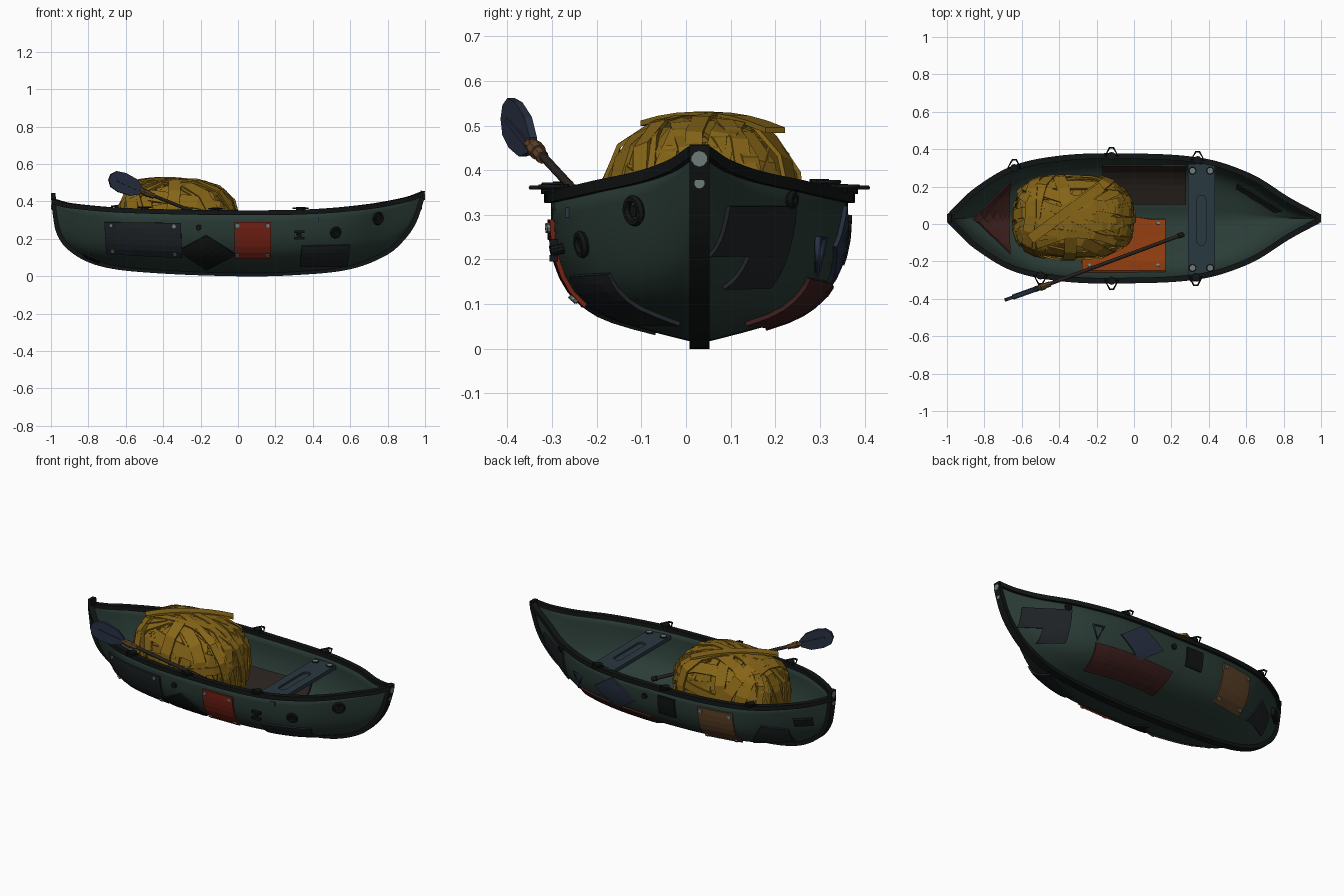
import bpy, bmesh, math, random
from mathutils import Vector as V
from mathutils.bvhtree import BVHTree

if "Cube" in bpy.data.objects:
    bpy.data.objects.remove(bpy.data.objects["Cube"])
random.seed(4)
CY = 0.03  # hull centre line

def mat(name, *c):
    m = bpy.data.materials.new(name)
    m.diffuse_color = (*[a*.72 for a in c], 1)
    m.use_nodes = True
    m.node_tree.nodes["Principled BSDF"].inputs["Base Color"].default_value = m.diffuse_color
    return m
GREEN = mat("green", .032, .062, .05); BLACK = mat("black", .008, .01, .01)
YELLOW = mat("straw", .33, .18, .012); ORANGE = mat("orange", .36, .06, .006)
RED = mat("red", .24, .022, .010); WINE = mat("wine", .06, .018, .016)
BROWN = mat("brown", .03, .022, .018); SLATE = mat("slate", .018, .023, .027)
BLUE = mat("blue", .028, .04, .075); TEAL = mat("teal", .03, .055, .07)
TAN = mat("tan", .15, .075, .03); STEEL = mat("steel", .22, .28, .27)

def mesh(name, verts, faces, m, smooth=False):
    me = bpy.data.meshes.new(name)
    me.from_pydata([tuple(v) for v in verts], [], faces)
    ob = bpy.data.objects.new(name, me)
    bpy.context.collection.objects.link(ob)
    me.materials.append(m)
    for p in me.polygons: p.use_smooth = smooth
    return ob

def interp(tab, x):
    k = [p[0] for p in tab]; y = [p[1] for p in tab]
    x = min(max(x, k[0]), k[-1])
    i = max(j for j in range(len(k) - 1) if k[j] <= x)
    sl = lambda j: (y[min(j+1, len(k)-1)] - y[max(j-1, 0)]) / (k[min(j+1, len(k)-1)] - k[max(j-1, 0)])
    h = k[i+1] - k[i]; t = (x - k[i]) / h
    return ((2*t**3-3*t*t+1)*y[i] + (t**3-2*t*t+t)*h*sl(i) + (3*t*t-2*t**3)*y[i+1] + (t**3-t*t)*h*sl(i+1))

def sweep(name, pts, sides, norms, w, t, m, closed=False):
    """box section swept along a path"""
    vs, fs, n = [], [], len(pts)
    for p, s, u in zip(pts, sides, norms):
        vs += [p + s*(w/2*a) + u*(t/2*b) for a, b in ((-1, -1), (1, -1), (1, 1), (-1, 1))]
    for i in range(n if closed else n - 1):
        for k in range(4):
            a, b, j = k, (k+1) % 4, (i+1) % n
            fs.append((i*4+a, j*4+a, j*4+b, i*4+b))
    if not closed: fs += [(0, 1, 2, 3), (n*4-1, n*4-2, n*4-3, n*4-4)]
    return mesh(name, vs, fs, m)

def tube(name, pts, r, m, cyclic=False):
    cu = bpy.data.curves.new(name, 'CURVE'); cu.dimensions = '3D'
    cu.bevel_depth = r; cu.bevel_resolution = 1; cu.use_fill_caps = True
    sp = cu.splines.new('POLY'); sp.points.add(len(pts) - 1); sp.use_cyclic_u = cyclic
    for q, p in zip(sp.points, pts): q.co = (*p, 1)
    ob = bpy.data.objects.new(name, cu); bpy.context.collection.objects.link(ob)
    cu.materials.append(m)

def prism(name, outline, o, u, v, depth, m):
    n, k = u.cross(v).normalized(), len(outline)
    vs = [o + u*a + v*b + n*(depth*s) for s in (-.5, .5) for a, b in outline]
    fs = [tuple(reversed(range(k))), tuple(range(k, 2*k))] + [(i, (i+1) % k, (i+1) % k+k, i+k) for i in range(k)]
    return mesh(name, vs, fs, m)

def disc(name, p, n, r, d, m, sides=10):
    bpy.ops.mesh.primitive_cylinder_add(vertices=sides, radius=r, depth=d, location=p, rotation=n.to_track_quat('Z', 'Y').to_euler())
    ob = bpy.context.object; ob.name = name; ob.data.materials.append(m); return ob

def ring(name, p, n, r, t, m):
    bpy.ops.mesh.primitive_torus_add(major_radius=r, minor_radius=t, major_segments=16, minor_segments=6, location=p, rotation=n.to_track_quat('Z', 'Y').to_euler())
    ob = bpy.context.object; ob.name = name; ob.data.materials.append(m)

# hull lines
WIDTH = [(-.985, .014), (-.95, .05), (-.85, .145), (-.65, .265), (-.4, .32), (-.1, .333), (.35, .31), (.62, .225), (.83, .095), (.985, .012)]
SHEER = [(-.985, .40), (-.9, .378), (-.6, .352), (0, .34), (.4, .346), (.7, .373), (.9, .41), (.985, .44)]
KEEL = [(-.985, .38), (-.965, .25), (-.9, .15), (-.75, .07), (-.5, .033), (0, .012), (.3, .018), (.6, .05), (.8, .13), (.9, .225), (.95, .31), (.985, .42)]
SECT = [(0, 0, 0), (.2, .33, .085), (.4, .65, .19), (.6, .87, .37), (.8, .98, .66), (1, 1, 1)]
FY = [(a, b) for a, b, c in SECT]; FZ = [(a, c) for a, b, c in SECT]
def hull_pt(x, t):
    s, a = (1 if t >= 0 else -1), abs(t)
    e = max(0, (abs(x) - .55) / .45) * .5
    fy = interp(FY, a)*(1-e) + interp(FZ, a)*e
    kz = interp(KEEL, x)
    return V((x, CY + s*interp(WIDTH, x)*fy, kz + (interp(SHEER, x) - kz)*interp(FZ, a)))

NX, NT = 64, 24
XS = [-.985*math.cos(math.pi*i/NX) for i in range(NX+1)]
hv = [hull_pt(x, -1 + 2*j/NT) for x in XS for j in range(NT+1)]
hf = [(i*(NT+1)+j, i*(NT+1)+j+1, (i+1)*(NT+1)+j+1, (i+1)*(NT+1)+j) for i in range(NX) for j in range(NT)]
hull = mesh("hull", hv, hf, GREEN, True)
so = hull.modifiers.new("thick", 'SOLIDIFY'); so.thickness = .012; so.offset = -1
bvh = BVHTree.FromPolygons(hv, hf)

# gunwales, keel and stems
for s in (-1, 1):
    p = [hull_pt(x, s) for x in XS]
    tan = [(p[min(i+1, NX)] - p[max(i-1, 0)]).normalized() for i in range(NX+1)]
    sweep("gunwale", p, [V((-t.y, t.x, 0)).normalized() for t in tan], [V((0, 0, 1))]*(NX+1), .03, .026, BLACK)
kp = [V((-.987, CY, .445))] + [V((x, CY, interp(KEEL, x))) for x in XS] + [V((.987, CY, .457))]
kt = [(kp[min(i+1, NX+2)] - kp[max(i-1, 0)]).normalized() for i in range(NX+3)]
sweep("keel_and_stems", kp, [V((0, 1, 0))]*(NX+3), [V((t.z, 0, -t.x)) for t in kt], .045, .024, BLACK)
for z, r in ((.425, .018), (.37, .012)):
    for s in (-1, 1):
        x = s*.99 if z > .4 or s < 0 else .975
        disc("stem_bolt", V((x, CY, z)), V((s, 0, 0)), r, .02, STEEL)

# hull patches, laid on the surface by ray casting
def cast(axis, a, b):
    o, d = {'-y': (V((a, -2, b)), V((0, 1, 0))), '+y': (V((a, 2, b)), V((0, -1, 0))), 'in': (V((a, b, 2)), V((0, 0, -1)))}[axis]
    p, n, _, _ = bvh.ray_cast(o, d)
    if p is None:
        p, n, _, _ = bvh.find_nearest(o + d*(1.7 if axis != 'in' else 1.8))
    return (p - n*.014, -n) if axis == 'in' else (p, n)

def patch(name, q, axis, m, rivets=False, N=6, thick=.010):
    bil = lambda u, v: [(q[0][k]*(1-u) + q[1][k]*u)*(1-v) + (q[3][k]*(1-u) + q[2][k]*u)*v for k in (0, 1)]
    bot, top = [], []
    for i in range(N+1):
        for j in range(N+1):
            p, n = cast(axis, *bil(i/N, j/N)); bot.append(p); top.append(p + n*thick)
    k = (N+1)**2
    cells = [(i*(N+1)+j, (i+1)*(N+1)+j, (i+1)*(N+1)+j+1, i*(N+1)+j+1) for i in range(N) for j in range(N)]
    ed = [i*(N+1) for i in range(N)] + [N*(N+1)+j for j in range(N)] + [i*(N+1)+N for i in range(N, 0, -1)] + list(range(N, 0, -1))
    fs = [tuple(c+k for c in f) for f in cells] + [f[::-1] for f in cells]
    fs += [(a, b, b+k, a+k) for a, b in zip(ed, ed[1:] + ed[:1])]
    ob = mesh(name, bot + top, fs, m)
    bm = bmesh.new(); bm.from_mesh(ob.data); bmesh.ops.recalc_face_normals(bm, faces=bm.faces); bm.to_mesh(ob.data); bm.free()
    if rivets:
        for u in (.09, .91):
            for v in (.1, .9):
                p, n = cast(axis, *bil(u, v)); disc("rivet", p + n*.011, n, .011, .01, STEEL, 8)

def rect(x0, x1, z0, z1): return [(x0, z0), (x1, z0), (x1, z1), (x0, z1)]
patch("slate_patch", [(-.70, .125), (-.30, .105), (-.305, .285), (-.71, .29)], '-y', SLATE, True)
patch("diamond_patch", [(-.17, .04), (-.01, .12), (-.17, .22), (-.32, .14)], '-y', BLACK)
patch("red_patch", rect(-.02, .175, .10, .29), '-y', RED, True)
patch("grey_patch", [(.33, .06), (.58, .06), (.6, .17), (.34, .165)], '-y', SLATE)
patch("stern_patch", [(-.82, .11), (-.74, .075), (-.74, .09), (-.82, .125)], '-y', BLACK)
patch("bow_patch", rect(.64, .87, .21, .32), '+y', SLATE)
patch("bow_patch_leg", rect(.64, .76, .14, .21), '+y', SLATE)
patch("blue_diamond_patch", [(.23, .13), (.37, .23), (.24, .32), (.09, .22)], '+y', BLUE)
patch("wine_patch", [(.02, .05), (.47, .06), (.5, .16), (0, .14)], '+y', WINE)
patch("black_patch", rect(-.18, -.07, .19, .30), '+y', BLACK)
patch("tan_patch", rect(-.54, -.33, .10, .30), '+y', TAN, True)
patch("back_grey_patch", [(-.8, .13), (-.6, .11), (-.68, .24), (-.8, .22)], '+y', SLATE)
patch("stern_block", rect(-.91, -.83, .25, .29), '+y', BLACK, thick=.02)
patch("orange_floor", rect(-.28, .17, -.27, .03), 'in', ORANGE, True)
patch("brown_side", rect(-.17, .28, .11, .33), 'in', BROWN)
patch("stern_lining", [(-.87, CY), (-.67, -.17), (-.67, CY), (-.67, .24)], 'in', WINE)
patch("bow_lining", [(.55, .20), (.76, .07), (.8, .08), (.56, .225)], 'in', BLACK)

# ports, valves, cleats and buttons
for ax, x, z, r in (('-y', .745, .31, .027), ('-y', .52, .235, .023), ('+y', .66, .335, .012)):
    p, n = cast(ax, x, z)
    ring("port_ring", p + n*.008, n, r, .009, BLACK); disc("port_hub", p, n, r*.5, .02, BLACK)
for ax, x, z in (('-y', -.21, .26), ('+y', .02, .27)):
    p, n = cast(ax, x, z); disc("button", p, n, .016, .022, BLACK)
p, n = cast('-y', .325, .225)
disc("cleat_post", p + n*.015, n, .012, .03, BLACK)
for d in (-.018, .018):
    prism("cleat_bar", rect(-.028, .028, -.007, .007), p + n*.022 + V((0, 0, d)), V((1, 0, 0)), V((0, 0, 1)), .02, BLACK)
p, n = cast('+y', .5, .22)
tube("side_loop", [p + n*.012 + V(d) for d in ((-.03, .008, .03), (.03, -.008, .03), (0, -.01, -.05))], .007, BLUE, True)

# wire loops on the gunwales
for s, x in ((1, -.12), (1, .34), (1, -.64), (-1, -.12), (-1, .33), (-1, -.5)):
    g = hull_pt(x, s) + V((0, 0, .02))
    tube("wire_loop", [g + V((-.035, 0, 0)), g + V((-.01, s*.045, 0)), g + V((.01, s*.045, 0)), g + V((.035, 0, 0))], .005, BLACK, True)
    disc("loop_mount", g - V((0, 0, .004)), V((0, 0, 1)), .022, .02, BLACK)

# seat plank with a hand slot
X, Y, Z = V((1, 0, 0)), V((0, 1, 0)), V((0, 0, 1))
so_ = V((.36, .02, .305))
seat = prism("seat", rect(-.072, .072, -.29, .30), so_, X, Y, .022, TEAL)
cap = [(.024*math.cos(a), (.11 if i < 7 else -.11) + .024*math.sin(a)) for i, a in enumerate([math.pi*k/6 for k in range(7)] + [math.pi + math.pi*k/6 for k in range(7)])]
cut = prism("slot_cutter", cap, so_ + Z*.05, X, Y, .1, TEAL); cut.hide_render = True; cut.hide_viewport = True
b = seat.modifiers.new("slot", 'BOOLEAN'); b.operation = 'DIFFERENCE'; b.object = cut; b.solver = 'EXACT'
for dx in (-.047, .047):
    for dy in (-.255, .265):
        disc("seat_bolt", so_ + V((dx, dy, .012)), Z, .016, .012, STEEL)
        ring("seat_washer", so_ + V((dx, dy, .013)), Z, .015, .005, BLACK)

# straw bale: core wrapped with crossing straps, some left open
BC, BR, PW = V((-.325, .035, .285)), V((.315, .22, .225)), 2.7
def bale(d, k):
    r = sum(abs(d[i]/BR[i])**PW for i in range(3)) ** (-1/PW)
    g = V([math.copysign(abs(d[i]*r/BR[i])**(PW-1)/BR[i], d[i]) for i in range(3)]).normalized()
    q = BC + d*(r*k); q.z = max(q.z, .085)
    return q, g
bpy.ops.mesh.primitive_ico_sphere_add(subdivisions=3, radius=1)
core = bpy.context.object; core.name = "bale_core"; core.data.materials.append(YELLOW)
for v in core.data.vertices: v.co = bale(v.co.normalized(), .9)[0]
R = random.uniform
straps = [(V((R(-.4, .4), 1, R(-.4, .4))), R(-.6, .6)) for _ in range(13)]
straps += [(V((1, R(-.35, .35), R(-.3, .3))), -.85 + 1.7*i/13) for i in range(14)]
straps += [(V((R(-.3, .3), R(-.3, .3), 1)), R(0, .4)) for _ in range(5)]
straps += [(V((R(.5, 1), random.choice((-1, 1)), R(-.3, .3))), R(-.5, .5)) for _ in range(11)]
for n, off in straps:
    n.normalize(); u = n.orthogonal().normalized(); w = n.cross(u)
    k, c, ph = R(.93, 1.05), 16, R(0, 6.28)
    ang = [ph + 2*math.pi*i/c for i in range(c)]
    pn = [bale(V([a*r for a, r in zip(u*math.cos(t) + w*math.sin(t) + n*off, BR)]).normalized(), k + R(-.008, .008)) for t in ang]
    P = [a for a, _ in pn]; G = [g for _, g in pn]
    S = [(P[(i+1) % c] - P[i-1]).cross(G[i]).normalized() for i in range(c)]
    sweep("bale_strap", P, S, G, R(.035, .07), .010, YELLOW, R(0, 1) < .7)
# loose raised strap over the top
P = [V((-.17 - .055*i, .20 - .04*i, .525 - .0022*(i-4)**2)) for i in range(8)]
sweep("bale_loose_strap", P, [V((.6, -.8, 0))]*8, [Z]*8, .055, .012, YELLOW)

# paddle
end, neck, tip = V((.25, -.06, .15)), V((-.49, -.335, .445)), V((-.70, -.41, .535))
d = (tip - neck).normalized()
up = (Z - d*d.z).normalized()
tube("paddle_shaft", [end, neck + d*.04], .010, BROWN)
disc("paddle_grip", end, d, .015, .03, BROWN)
for o, r in ((-.03, .015), (0, .019), (.03, .015)): disc("paddle_collar", neck + d*o, d, r, .03, TAN, 8)
blade = [(.03, -.018), (.08, -.048), (.15, -.055), (.2, -.045), (.225, -.015), (.225, .018), (.2, .045), (.15, .055), (.08, .048), (.03, .018)]
prism("paddle_blade", blade, neck, d, up, .018, BLUE)
prism("paddle_blade_rib", [(.04, -.008), (.18, -.005), (.18, .005), (.04, .008)], neck, d, up, .028, BLUE)
